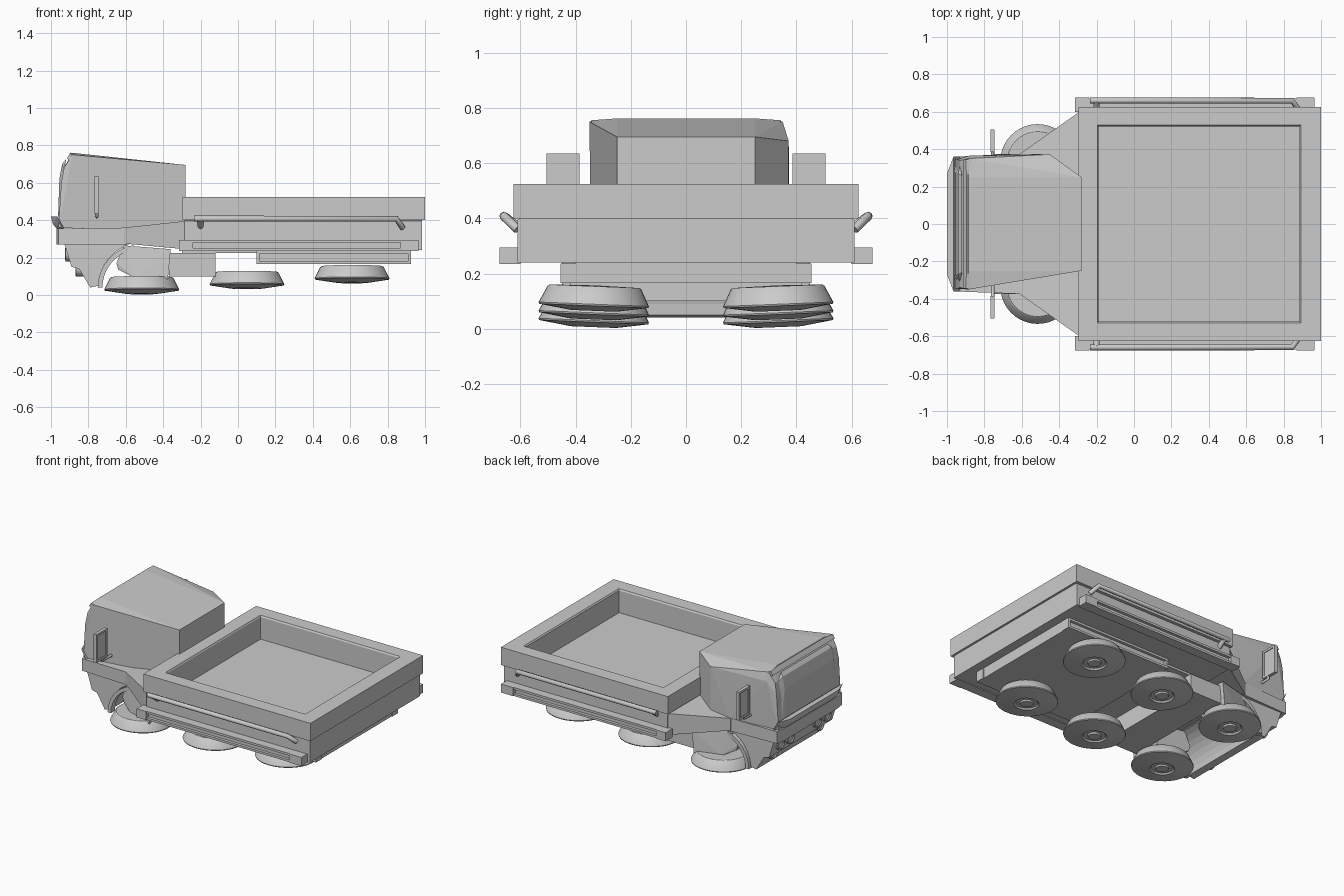
import bpy, bmesh, math
from mathutils import Vector, Matrix

if "Cube" in bpy.data.objects:
    bpy.data.objects.remove(bpy.data.objects["Cube"])


def finish(name, bm, smooth=False):
    bmesh.ops.recalc_face_normals(bm, faces=bm.faces[:])
    me = bpy.data.meshes.new(name)
    bm.to_mesh(me)
    bm.free()
    ob = bpy.data.objects.new(name, me)
    bpy.context.collection.objects.link(ob)
    if smooth:
        bpy.ops.object.select_all(action='DESELECT')
        ob.select_set(True)
        bpy.context.view_layer.objects.active = ob
        bpy.ops.object.shade_smooth_by_angle(angle=math.radians(30))
    return ob


def loft(name, rings, smooth=False):
    bm = bmesh.new()
    vs = [[bm.verts.new(p) for p in r] for r in rings]
    n = len(vs[0])
    for a, b in zip(vs, vs[1:]):
        for i in range(n):
            bm.faces.new((a[i], a[(i + 1) % n], b[(i + 1) % n], b[i]))
    bm.faces.new(vs[0])
    bm.faces.new(vs[-1])
    return finish(name, bm, smooth)


def prism(name, prof, y0, y1):
    return loft(name, [[(x, y, z) for x, z in prof] for y in (y0, y1)])


def box(name, x0, x1, y0, y1, z0, z1):
    return prism(name, [(x0, z0), (x1, z0), (x1, z1), (x0, z1)], y0, y1)


def hull(name, pts):
    bm = bmesh.new()
    for p in pts:
        bm.verts.new(p)
    bmesh.ops.convex_hull(bm, input=bm.verts[:])
    bmesh.ops.dissolve_limit(bm, angle_limit=0.05, verts=bm.verts[:], edges=bm.edges[:])
    return finish(name, bm)


def both(pts):
    return [(x, s * y, z) for x, y, z in pts for s in (-1, 1)]


def lathe(name, prof, matrix, n=40):
    rings = [[matrix @ Vector((r * math.cos(2 * math.pi * i / n), r * math.sin(2 * math.pi * i / n), z))
              for i in range(n)] for r, z in prof]
    return loft(name, rings, True)


def arc(r, z, degrees):
    return [(-.52 + r * math.cos(math.radians(a)), z + r * math.sin(math.radians(a))) for a in degrees]


def pipe(name, pts, radius):
    cu = bpy.data.curves.new(name, 'CURVE')
    cu.dimensions = '3D'
    cu.bevel_depth = radius
    cu.bevel_resolution = 2
    cu.use_fill_caps = True
    sp = cu.splines.new('POLY')
    sp.points.add(len(pts) - 1)
    for p, q in zip(sp.points, pts):
        p.co = (*q, 1)
    ob = bpy.data.objects.new(name, cu)
    bpy.context.collection.objects.link(ob)


# Open cargo bed: lower body, overhanging rim and well in one shell
bed = [(-.285, .985, .61, .24), (-.285, .985, .61, .395), (-.285, .985, .60, .40),
       (-.297, 1.0, .625, .40), (-.297, 1.0, .625, .525), (-.195, .892, .528, .525),
       (-.19, .885, .522, .515), (-.19, .885, .522, .36)]
loft("cargo_bed", [[(a, -y, z), (b, -y, z), (b, y, z), (a, y, z)] for a, b, y, z in bed])

# Underside boxes
box("rear_chassis", .10, .92, -.40, .40, .165, .24)
box("front_chassis", -.37, -.12, -.42, .42, .10, .225)
box("chassis_cover", -.30, .10, -.40, .40, .225, .245)

# Cab with one plain side and one chamfered side
hull("cab", both([(-.28, .25, .695), (-.28, .25, .33), (-.96, .345, .36), (-.945, .345, .60),
                  (-.93, .34, .68), (-.885, .35, .75), (-.885, .25, .76)])
     + [(-.45, .37, .36), (-.45, .372, .68), (-.88, .365, .69), (-.60, .375, .36)])
hull("windscreen", both([(-.955, .31, .41), (-.962, .28, .42), (-.955, .27, .62), (-.94, .27, .70),
                         (-.92, .26, .725), (-.93, .31, .67)]))
hull("roof_visor", both([(-.915, .345, .73), (-.90, .345, .755), (-.895, .25, .762),
                         (-.875, .345, .75), (-.90, .345, .72)]))
hull("cab_base", both([(-.97, .30, .27), (-.96, .36, .27), (-.97, .30, .355), (-.96, .36, .355),
                       (-.58, .375, .36), (-.58, .375, .27)]))
hull("bumper_lip", both([(-1.0, .27, .42), (-.965, .36, .42), (-.99, .27, .38), (-.93, .36, .355),
                         (-.97, .27, .355)]))

# Flared neck between cab and bed
hull("neck", both([(-.61, .375, .36), (-.285, .605, .395), (-.285, .605, .245), (-.61, .375, .275)]))

# Lower nose with the concave wheel arches
nose = [(-.60, .28), (-.93, .28), (-.89, .15), (-.85, .14), (-.79, .04)] + arc(.225, .05, range(180, 109, -10))
prism("lower_nose", nose, -.35, .35)

for s, side in ((-1, "right"), (1, "left")):
    # Curved arch trim
    prism("arch_trim_" + side, arc(.23, .04, range(180, 99, -10)) + arc(.205, .04, range(100, 181, 10)),
          s * .33, s * .375)

    # Lamps on the nose
    for y, z, r, x in ((.26, .22, .04, -.92), (.15, .22, .04, -.92), (.26, .14, .04, -.865)):
        m = Matrix.Translation((x, s * y, z)) @ Matrix.Rotation(math.pi / 2, 4, 'Y')
        lathe("nose_lamp_" + side, [(r, .05), (r, -.002), (r * .75, -.004), (r * .7, .003)], m, 20)

    # Hover pads, tilted slightly inward
    pad = [(.02, .09), (.163, .087), (.17, .082), (.2, .022), (.198, .016), (.095, 0),
           (.08, -.002), (.07, .008), (.045, .008), (.04, -.002), (.012, -.002)]
    for x, z, nm in ((-.515, .008, "front"), (.048, .036, "middle"), (.61, .067, "rear")):
        m = Matrix.Translation((x, s * .335, z)) @ Matrix.Rotation(s * .04, 4, 'X')
        lathe(nm + "_pad_" + side, pad, m)

    # Front pad mount, widening towards the bed
    prof = [(-.65, .17, .355), (-.61, .265, .365), (-.36, .245, .45), (-.375, .085, .45),
            (-.55, .09, .40), (-.64, .135, .355)]
    hull("pad_mount_" + side, [(x, s * y, z) for x, z, yo in prof for y in (.22, yo)])

    # Framed panel on the chassis side
    box("panel_" + side, .11, .91, s * .38, s * .435, .175, .225)
    for z in (.165, .222):
        box("panel_frame_" + side, .10, .925, s * .39, s * .455, z, z + .015)
    for x in (.10, .91):
        box("panel_end_" + side, x, x + .015, s * .39, s * .455, .165, .237)

    # Lower side rail, grooved
    box("rail_core_" + side, -.30, .95, s * .60, s * .65, .24, .29)
    box("rail_top_" + side, -.28, .95, s * .60, s * .67, .28, .295)
    box("rail_bottom_" + side, -.28, .95, s * .60, s * .67, .235, .25)
    for x0, x1 in ((-.315, -.24), (.87, .965)):
        box("rail_cap_" + side, x0, x1, s * .60, s * .675, .235, .295)

    # Handrail
    pipe("handrail_" + side, [(-.235, s * .66, .408), (.845, s * .66, .408), (.88, s * .61, .36)], .016)
    pipe("handrail_post_" + side, [(-.20, s * .60, .365), (-.20, s * .66, .408)], .016)

    # Mirror and arm
    box("mirror_" + side, -.762, -.75, s * .395, s * .495, .445, .625)
    for z in (.435, .62):
        box("mirror_frame_" + side, -.767, -.745, s * .385, s * .505, z, z + .015)
    for y in (.385, .49):
        box("mirror_edge_" + side, -.767, -.745, s * y, s * (y + .015), .435, .635)
    pipe("mirror_arm_" + side, [(-.755, s * .33, .42), (-.755, s * .43, .42), (-.755, s * .43, .45)], .01)
